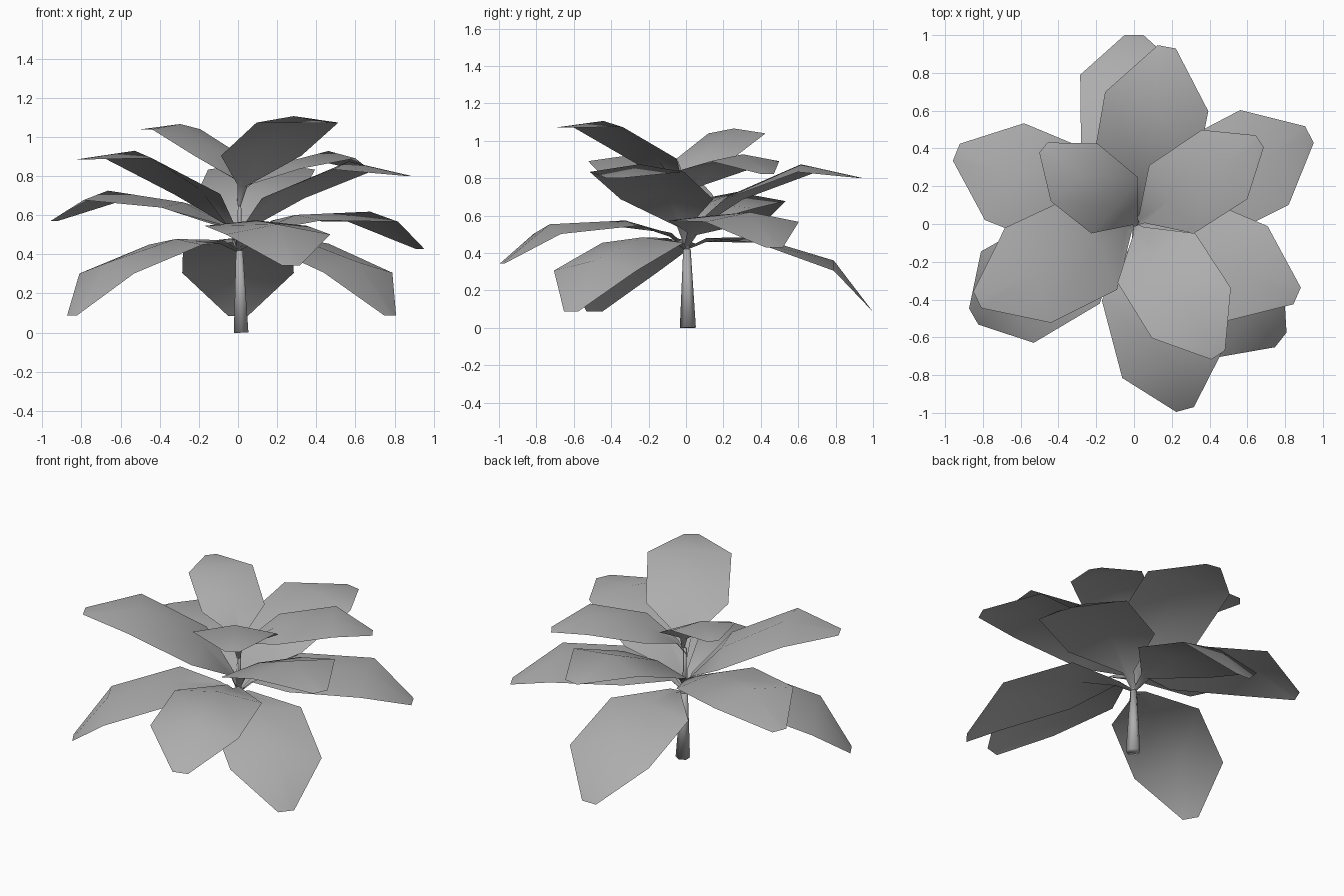
import bpy
import bmesh
from math import radians
from mathutils import Matrix, Vector

cube = bpy.data.objects.get("Cube")
if cube:
    bpy.data.objects.remove(cube, do_unlink=True)

grey = bpy.data.materials.new("plant grey")
grey.use_nodes = True
colour = (0.42, 0.42, 0.42, 1)
grey.diffuse_color = colour
grey.node_tree.nodes["Principled BSDF"].inputs["Base Color"].default_value = colour


def add_object(name, bm):
    mesh = bpy.data.meshes.new(name)
    bm.to_mesh(mesh)
    bm.free()
    mesh.materials.append(grey)
    for poly in mesh.polygons:
        poly.use_smooth = True
    obj = bpy.data.objects.new(name, mesh)
    bpy.context.collection.objects.link(obj)


# Leaf rows: distance, midrib height, half width, edge droop
LEAF_ROWS = [
    (0.0, 0.0, 0.012, -0.01),
    (0.11, 0.045, 0.035, -0.02),
    (0.375, 0.07, 0.28, 0.03),
    (0.79, -0.055, 0.285, 0.055),
    (1.0, -0.33, 0.05, 0.0),
]


def add_leaf(name, azimuth, tilt, scale, base):
    bm = bmesh.new()
    rows = []
    for reach, height, half, droop in LEAF_ROWS:
        rows.append([bm.verts.new((reach, side * half, height - abs(side) * droop))
                     for side in (-1, 0, 1)])
    for near, far in zip(rows, rows[1:]):
        for i in range(2):
            bm.faces.new((near[i], far[i], far[i + 1], near[i + 1]))
    place = (Matrix.Translation(base)
             @ Matrix.Rotation(radians(azimuth), 4, "Z")
             @ Matrix.Rotation(radians(-tilt), 4, "Y")
             @ Matrix.Scale(scale, 4))
    bm.transform(place)
    add_object(name, bm)


# Four tiers of three leaves: azimuth, tilt, scale, base point
TIERS = {
    "bottom_leaf": [(90, 0, 1.0, (0, 0, 0.415)), (210, 0, 0.98, (0, 0, 0.41)),
                    (-38.3, 0, 0.99, (0, 0, 0.415))],
    "lower_leaf": [(27, 19, 0.99, (0, 0, 0.415)), (158, 25, 0.97, (0, 0, 0.45)),
                   (-74.6, 14, 0.97, (0, 0, 0.42))],
    "upper_leaf": [(79.5, 40, 0.975, (0, 0, 0.42)), (-23.8, 40, 0.965, (0, 0, 0.425)),
                   (205.8, 45, 0.98, (0, 0, 0.42))],
    "top_leaf": [(33.3, 29, 0.77, (0, 0, 0.67)), (141, 46, 0.69, (0.02, 0, 0.7)),
                 (-57.5, 46, 0.87, (0.01, -0.01, 0.645))],
}
for tier, leaves in TIERS.items():
    for number, leaf in enumerate(leaves, 1):
        add_leaf(f"{tier}_{number}", *leaf)


# Tapered stems
def add_stem(name, bottom, top, r_bottom, r_top):
    bm = bmesh.new()
    bmesh.ops.create_cone(bm, cap_ends=True, segments=6, radius1=r_bottom,
                          radius2=r_top, depth=(top - bottom).length)
    turn = Vector((0, 0, 1)).rotation_difference(top - bottom).to_matrix().to_4x4()
    bm.transform(Matrix.Translation((bottom + top) / 2) @ turn)
    add_object(name, bm)


add_stem("trunk", Vector((0.016, 0.01, 0)), Vector((0.007, 0.005, 0.42)), 0.043, 0.02)
add_stem("upper_stem", Vector((0.007, 0.005, 0.41)), Vector((0.008, 0, 0.71)), 0.014, 0.009)
